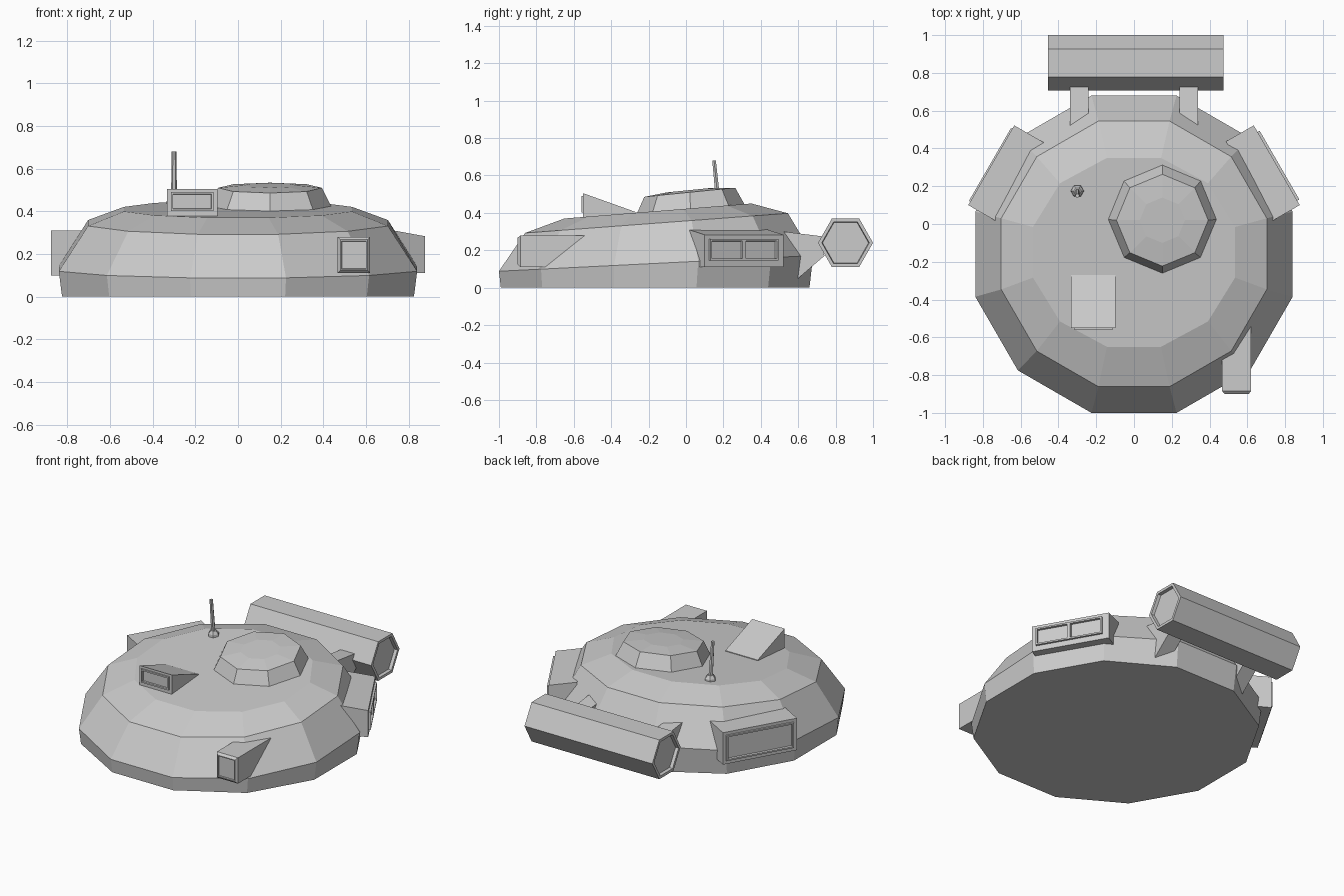
import bpy, bmesh
from math import sin, cos, pi, radians

if "Cube" in bpy.data.objects:
    bpy.data.objects.remove(bpy.data.objects["Cube"])


def solid(name, rings, insets=(), both=False):
    """Loft matching point rings, cap the ends, then inset the last cap (or both)."""
    bm = bmesh.new()
    vr = [[bm.verts.new(p) for p in r] for r in rings]
    n = len(vr[0])
    for a, b in zip(vr, vr[1:]):
        for i in range(n):
            j = (i + 1) % n
            bm.faces.new((a[i], a[j], b[j], b[i]))
    caps = [bm.faces.new(vr[-1]), bm.faces.new(vr[0])]
    bmesh.ops.recalc_face_normals(bm, faces=bm.faces)
    for f in caps if both else caps[:1]:
        for thick, depth in insets:
            bm.normal_update()
            bmesh.ops.inset_individual(bm, faces=[f], thickness=thick, depth=depth)
    me = bpy.data.meshes.new(name)
    bm.to_mesh(me)
    bm.free()
    ob = bpy.data.objects.new(name, me)
    bpy.context.collection.objects.link(ob)
    return ob


def ngon(n, r, cx, cy, z, slope=0, phase=0.0, sx=1):
    """Ring of n points around (cx, cy), tilted upwards along y."""
    pts = []
    for i in range(n):
        a = phase + 2 * pi * i / n
        x, y = r * cos(a) * sx, r * sin(a)
        pts.append((cx + x, cy + y, z + slope * y))
    return pts


FRAME = [(0.018, 0), (0.004, -0.012), (0.012, 0)]

# turret shell
P = pi / 12
k = 1 / cos(P)
solid("turret_shell", [
    ngon(12, 0.825 * k, 0, -0.165, 0, 0, P),
    ngon(12, 0.84 * k, 0, -0.16, 0.13, 0.05, P),
    ngon(12, 0.703 * k, 0, -0.158, 0.345, 0.075, P),
    ngon(12, 0.50 * k, 0, -0.15, 0.41, 0.08, P, 1.07)])

# octagonal hatch
solid("hatch", [ngon(8, 0.293, 0.15, 0.025, 0.41, 0.09),
                ngon(8, 0.243, 0.15, 0.02, 0.51, 0.10),
                ngon(8, 0.12, 0.15, 0.02, 0.522, 0.10)])

# antenna with hexagonal foot
solid("antenna_foot", [ngon(6, 0.036, -0.3, 0.175, 0.42),
                       ngon(6, 0.034, -0.3, 0.175, 0.45),
                       ngon(6, 0.02, -0.3, 0.173, 0.47)])
solid("antenna_rod", [ngon(6, 0.014, -0.3, 0.172, 0.46),
                      ngon(6, 0.011, -0.3, 0.15, 0.68)])

# roof sight: wedge with a framed window at the front
def wedge(x0, x1, prof):
    return [[(x, y, z) for x, z in ((x0, zb), (x1, zb), (x1, zt), (x0, zt))]
            for y, zb, zt in prof]

solid("roof_sight", wedge(-0.333, -0.097, [(-0.27, 0.37, 0.405), (-0.55, 0.35, 0.505)]))
solid("roof_sight_window", wedge(-0.315, -0.115, [(-0.54, 0.402, 0.49), (-0.56, 0.402, 0.49)]),
      [(0.014, 0), (0.003, -0.015)])

# front gun sight box with chamfered nose
solid("front_sight_box", wedge(0.467, 0.62, [(-0.53, 0.20, 0.28), (-0.74, 0.11, 0.28),
                                             (-0.885, 0.11, 0.28)]))
solid("front_sight_nose", [
    [(0.467, -0.885, 0.11), (0.62, -0.885, 0.11), (0.62, -0.885, 0.28), (0.467, -0.885, 0.28)],
    [(0.48, -0.90, 0.124), (0.607, -0.90, 0.124), (0.607, -0.90, 0.267), (0.48, -0.90, 0.267)]],
    [(0.008, 0), (0.003, -0.008)])


# side boxes, set square to a direction 30 degrees behind the side
def side_box(name, s, t0, t1, sections, insets=()):
    c, d = cos(radians(30)), sin(radians(30))
    rings = [[(s * (n * c - t * d), n * d + t * c, z)
              for t, z in ((t0, zb), (t1, zb), (t1, zt), (t0, zt))]
             for n, zb, zt in sections]
    solid(name, rings, insets)

side_box("left_side_box", -1, -0.352, 0.135, [(0.62, 0.10, 0.31), (0.81, 0.10, 0.31)],
         [(0.028, 0), (0.003, 0.008), (0.014, 0), (0.003, -0.014)])
side_box("right_side_box", 1, -0.352, 0.135, [(0.64, 0.11, 0.31), (0.81, 0.11, 0.283)])
for i, (a, b) in enumerate(((-0.325, -0.115), (-0.115, 0.095))):
    side_box("right_window_%d" % i, 1, a, b, [(0.80, 0.145, 0.26), (0.823, 0.145, 0.26)],
             [(0.014, 0), (0.003, -0.014)])

# rear hexagonal storage bin with recessed ends
solid("rear_bin", [[(x, 0.853 + 0.147 * cos(i * pi / 3), 0.24 + 0.149 * sin(i * pi / 3))
                    for i in range(6)] for x in (-0.455, 0.475)],
      [(0.02, 0), (0.004, -0.02)], both=True)

# brackets holding the bin
for name, x in (("left_bracket", -0.29), ("right_bracket", 0.29)):
    prof = ((0.52, 0.30), (0.725, 0.275), (0.74, 0.17), (0.60, 0.05), (0.52, 0.05))
    solid(name, [[(x + dx, y, z) for y, z in prof] for dx in (-0.05, 0.05)])
